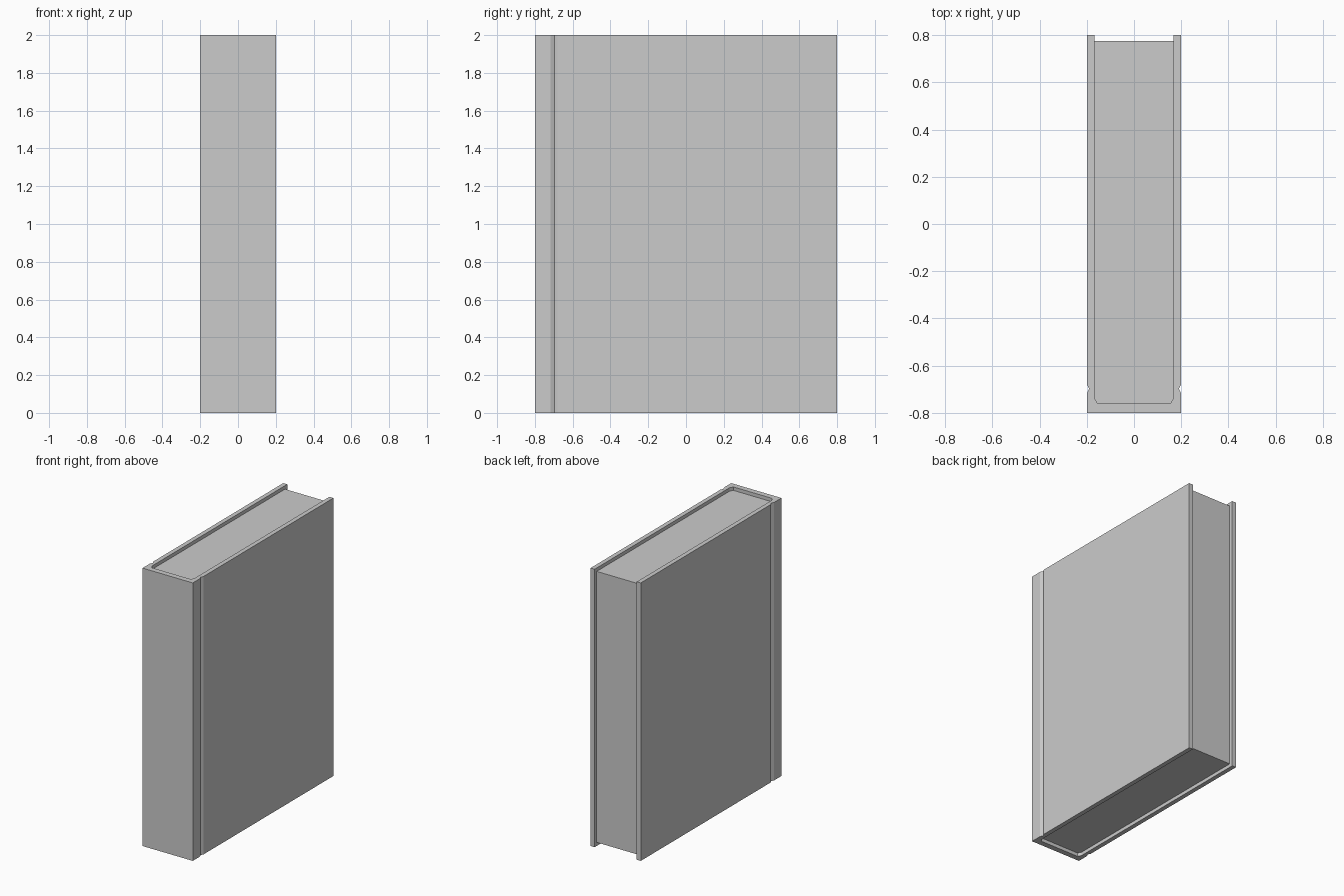
import bpy, bmesh

if "Cube" in bpy.data.objects:
    bpy.data.objects.remove(bpy.data.objects["Cube"])


def mirrored(half):
    """Complete an outline from its right half by mirroring in x."""
    return half + [(-x, y) for x, y in reversed(half)]


def prism(name, outline, z0, z1):
    """Extrude a flat outline upward from z0 to z1."""
    bm = bmesh.new()
    face = bm.faces.new([bm.verts.new((x, y, z0)) for x, y in outline])
    ext = bmesh.ops.extrude_face_region(bm, geom=[face], use_keep_orig=True)
    for v in ext["geom"]:
        if isinstance(v, bmesh.types.BMVert):
            v.co.z = z1
    bmesh.ops.recalc_face_normals(bm, faces=bm.faces)
    mesh = bpy.data.meshes.new(name)
    bm.to_mesh(mesh)
    bm.free()
    obj = bpy.data.objects.new(name, mesh)
    bpy.context.collection.objects.link(obj)
    return obj


W, D, H = 0.2, 0.8, 2.0      # half width, half depth, height
IN_X, IN_Y = 0.168, -0.76    # inner faces of boards and spine
RECESS = 0.025               # pages sit back from the cover edges

# Inner corner where the boards meet the spine, shared by cover and pages
corner = [(IN_X, -0.735), (0.155, IN_Y)]

# Cover: U-shaped section with a hinge groove in each board
cover_half = [(W, -D), (W, -0.717), (W - 0.01, -0.697), (W, -0.68),
              (W, D), (IN_X, D)] + corner
prism("cover", mirrored(cover_half), 0, H)

# Page block: fills the cover, set in at top, bottom and fore edge
pages_half = [(IN_X, D - RECESS)] + corner
prism("pages", mirrored(pages_half), RECESS, H - RECESS)
